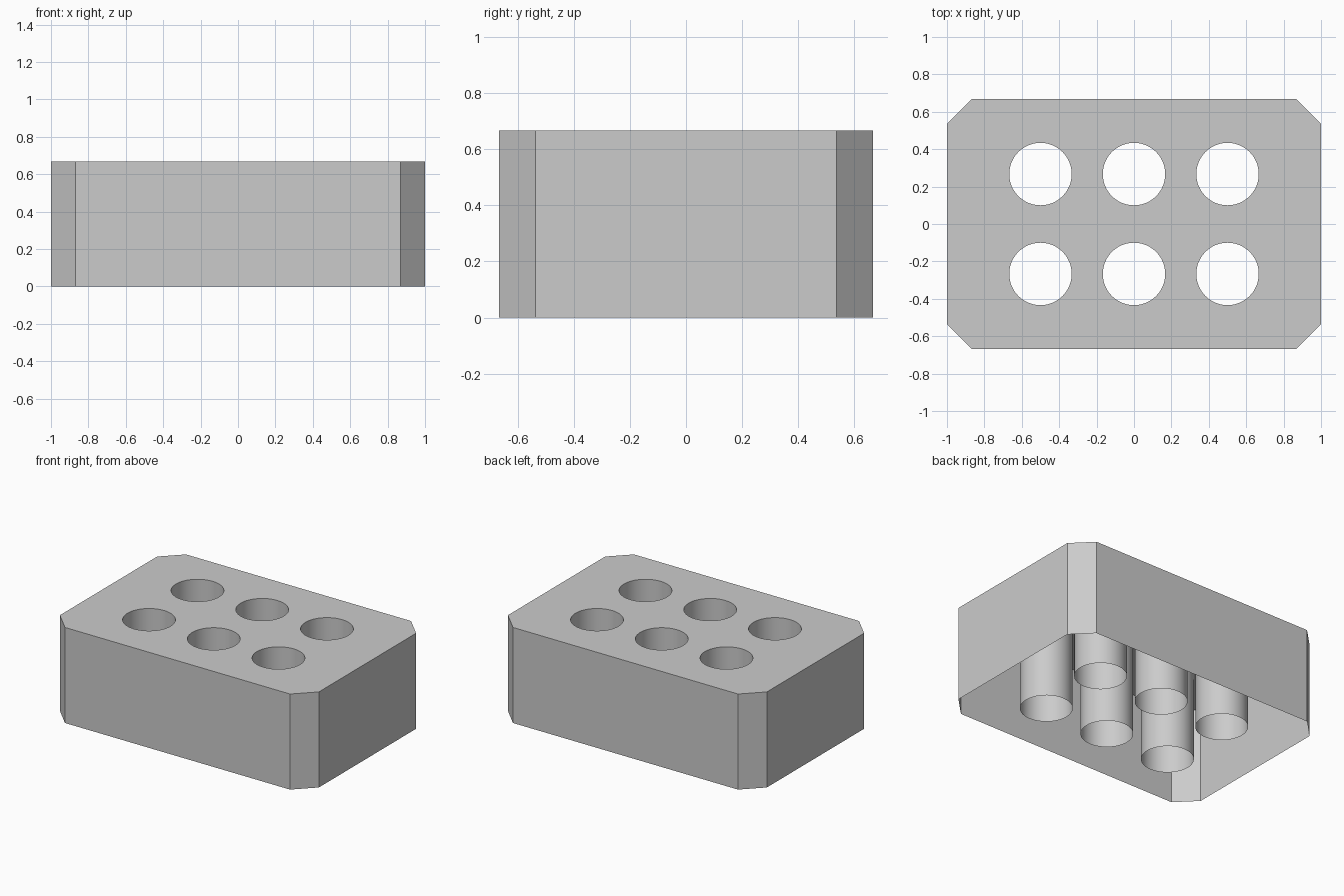
import bpy
import bmesh
import math

if "Cube" in bpy.data.objects:
    bpy.data.objects.remove(bpy.data.objects["Cube"])

HALF_X, HALF_Y, HEIGHT = 1.0, 0.667, 0.667
CHAMFER = 0.131
RADIUS, SIDES = 0.167, 48
HOLES = [(x, y) for x in (-0.5, 0, 0.5) for y in (-0.267, 0.267)]

grey = bpy.data.materials.new("light grey")
grey.use_nodes = True
colour = (0.6, 0.6, 0.6, 1)
grey.diffuse_color = colour
grey.node_tree.nodes["Principled BSDF"].inputs["Base Color"].default_value = colour


def circle(cx, cy):
    angles = [2 * math.pi * i / SIDES for i in range(SIDES)]
    return [(cx + RADIUS * math.cos(a), cy + RADIUS * math.sin(a)) for a in angles]


def outline():
    # counter-clockwise rectangle with cut corners
    a, b = HALF_X - CHAMFER, HALF_Y - CHAMFER
    half = [(HALF_X, -b), (HALF_X, b), (a, HALF_Y), (-a, HALF_Y)]
    return half + [(-x, -y) for x, y in half]


def add_loop(bm, points, z):
    verts = [bm.verts.new((x, y, z)) for x, y in points]
    edges = [bm.edges.new((v, verts[(i + 1) % len(verts)])) for i, v in enumerate(verts)]
    return verts, edges


def add_wall(bm, points, smooth=False):
    # open sleeve from floor to top, facing outward for counter-clockwise points
    low, _ = add_loop(bm, points, 0)
    high, _ = add_loop(bm, points, HEIGHT)
    for i in range(len(points)):
        j = (i + 1) % len(points)
        bm.faces.new((low[i], low[j], high[j], high[i])).smooth = smooth


def finish(name, bm):
    mesh = bpy.data.meshes.new(name)
    bm.to_mesh(mesh)
    bm.free()
    mesh.materials.append(grey)
    bpy.context.collection.objects.link(bpy.data.objects.new(name, mesh))


# Outer walls, open underneath
bm = bmesh.new()
add_wall(bm, outline())
finish("outer_walls", bm)

# Top plate pierced by the holes
bm = bmesh.new()
edges = add_loop(bm, outline(), HEIGHT)[1]
for centre in HOLES:
    edges += add_loop(bm, circle(*centre), HEIGHT)[1]
bmesh.ops.triangle_fill(bm, use_beauty=True, edges=edges, normal=(0, 0, 1))
bm.normal_update()
for face in bm.faces:
    if face.normal.z < 0:
        face.normal_flip()
bmesh.ops.dissolve_limit(bm, angle_limit=0.01, verts=[], edges=bm.edges[:])
finish("top_plate", bm)

# Thin tubes running down from each hole, facing into the bore
for n, centre in enumerate(HOLES, 1):
    bm = bmesh.new()
    add_wall(bm, circle(*centre)[::-1], smooth=True)
    finish(f"hole_tube_{n}", bm)
